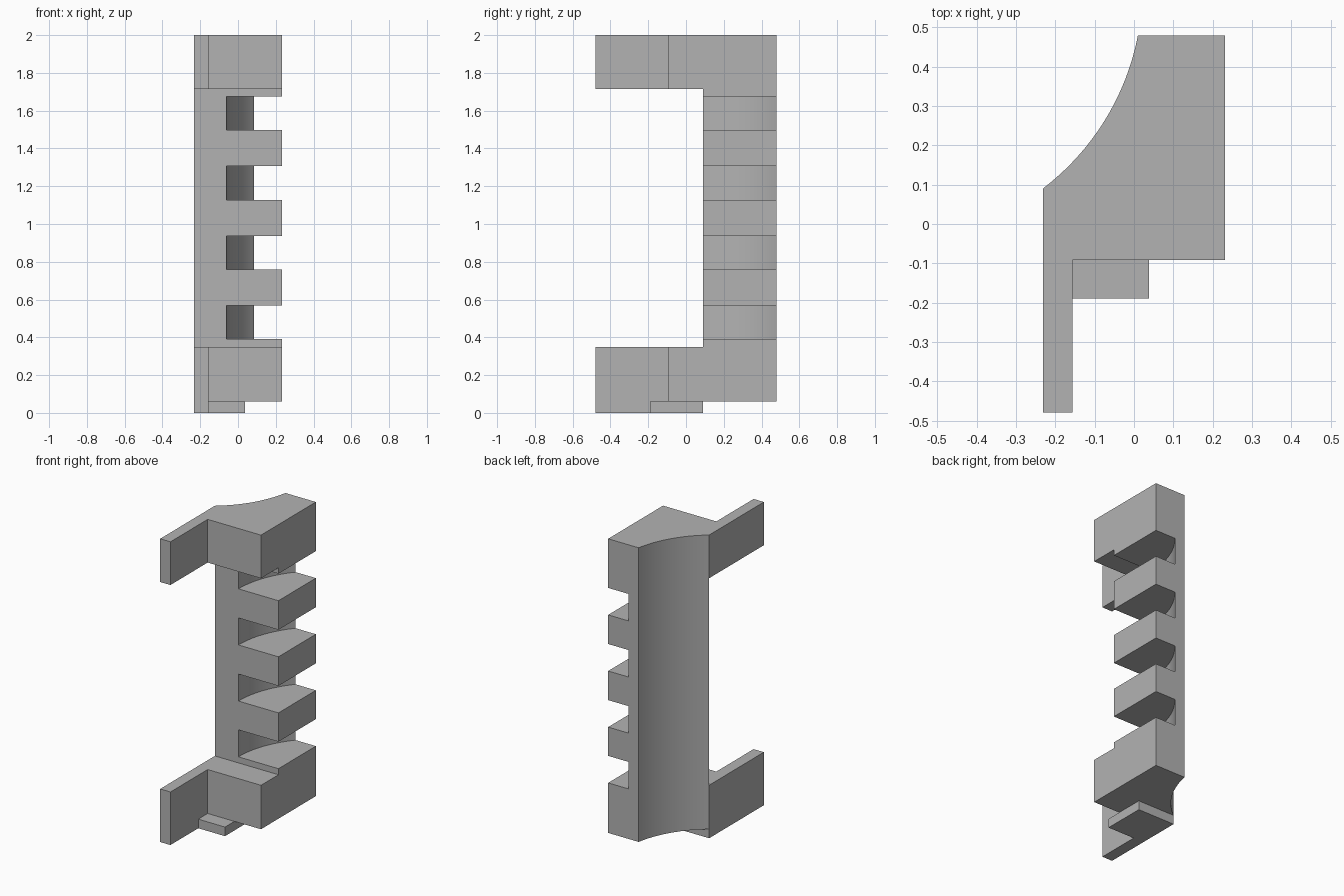
import bpy, bmesh, math

if "Cube" in bpy.data.objects:
    bpy.data.objects.remove(bpy.data.objects["Cube"])

HX, HY = 0.232, 0.48          # half extents of the footprint
BACK = 0.09                   # front plane of the column

grey = bpy.data.materials.new("plain grey")
grey.diffuse_color = (0.45, 0.45, 0.45, 1)
grey.use_nodes = True
grey.node_tree.nodes["Principled BSDF"].inputs["Base Color"].default_value = grey.diffuse_color


def prism(name, points, z0, z1):
    """Extrude a counter-clockwise outline from z0 to z1."""
    bm = bmesh.new()
    face = bm.faces.new([bm.verts.new((x, y, z0)) for x, y in points])
    top = bmesh.ops.extrude_face_region(bm, geom=[face])["geom"]
    for v in top:
        if isinstance(v, bmesh.types.BMVert):
            v.co.z = z1
    bmesh.ops.recalc_face_normals(bm, faces=bm.faces)
    mesh = bpy.data.meshes.new(name)
    bm.to_mesh(mesh)
    bm.free()
    mesh.materials.append(grey)
    ob = bpy.data.objects.new(name, mesh)
    bpy.context.collection.objects.link(ob)
    return ob


def rect(x0, x1, y0, y1):
    return [(x0, y0), (x1, y0), (x1, y1), (x0, y1)]


def arc(p, q, r, n=16):
    """Points from p to q on a circle of radius r, bulging right of the path if r > 0."""
    dx, dy = q[0] - p[0], q[1] - p[1]
    c = math.hypot(dx, dy)
    half = math.asin(c / 2 / abs(r))
    side = math.copysign(1, r)
    pts = []
    for i in range(n + 1):
        a = half * (2 * i / n - 1)
        along = 0.5 + abs(r) * math.sin(a) / c
        off = side * abs(r) * (math.cos(a) - math.cos(half)) / c
        pts.append((p[0] + dx * along + dy * off, p[1] + dy * along - dx * off))
    return pts


def combine(target, other, operation):
    mod = target.modifiers.new(operation, "BOOLEAN")
    mod.operation, mod.solver, mod.object = operation, "EXACT", other
    bpy.ops.object.select_all(action="DESELECT")
    bpy.context.view_layer.objects.active = target
    target.select_set(True)
    bpy.ops.object.modifier_apply(modifier=mod.name)
    bpy.data.objects.remove(other)


# bracket body: full footprint with the hollow curved back
hollow = arc((-HX, BACK), (0.01, HY), 0.642)
outline = [(-HX, -HY), (-0.157, -HY), (-0.157, -0.092), (HX, -0.092), (HX, HY)]
bracket = prism("bracket", outline + hollow[::-1], 0, 2)

# wide opening between the upper and lower arms
combine(bracket, prism("opening", rect(-1, 1, -1, BACK), 0.35, 1.715), "DIFFERENCE")

# raised underside, leaving the arm reaching the ground
under = [(-0.157, -1), (1, -1), (1, 1), (-1, 1), (-1, BACK), (-0.157, BACK)]
combine(bracket, prism("undercut", under, -1, 0.06), "DIFFERENCE")

# four scooped slots through the column
scoop = arc((-0.06, BACK), (0.085, HY), -0.597)
for z0, z1 in ((0.39, 0.568), (0.758, 0.936), (1.128, 1.306), (1.498, 1.676)):
    slot = scoop + [(0.085, 1), (1, 1), (1, -1), (-0.06, -1)]
    combine(bracket, prism("slot", slot[::-1], z0, z1), "DIFFERENCE")

# foot plate under the lower block
combine(bracket, prism("foot_plate", rect(-0.2, 0.038, -0.19, BACK), 0, 0.06), "UNION")

bpy.ops.object.shade_smooth_by_angle(angle=math.radians(20))
